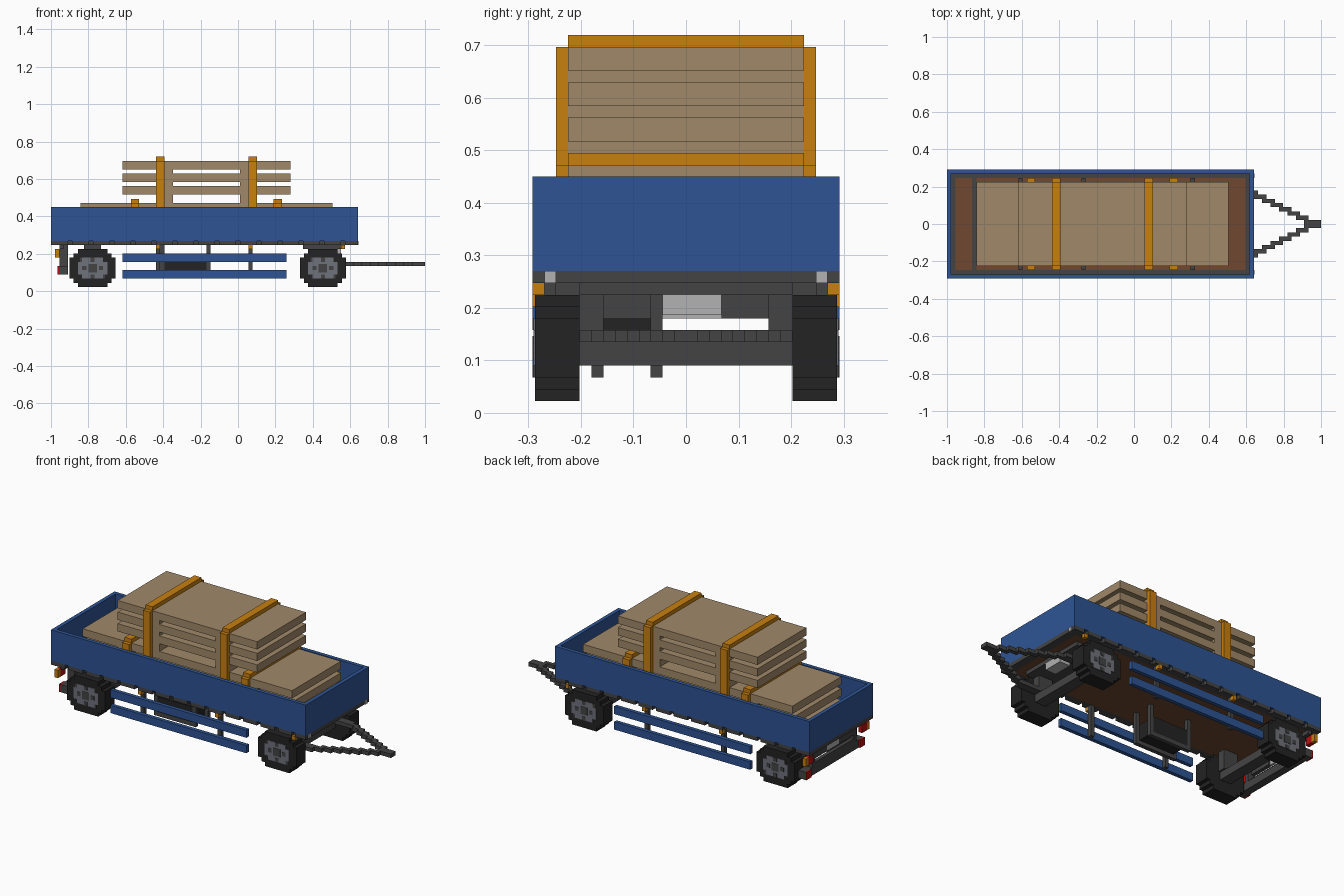
import bpy, bmesh, math
from mathutils import Vector

old = bpy.data.objects.get("Cube")
if old:
    bpy.data.objects.remove(old, do_unlink=True)

U = 2 / 89          # one block; x counts blocks from the rear, y from the centre, z from the ground


def material(name, rgb):
    lin = [(c / 255 / 12.92) if c < 11 else ((c / 255 + 0.055) / 1.055) ** 2.4 for c in rgb]
    m = bpy.data.materials.new(name)
    m.use_nodes = True
    m.diffuse_color = (*lin, 1)
    bsdf = next(n for n in m.node_tree.nodes if n.type == 'BSDF_PRINCIPLED')
    bsdf.inputs["Base Color"].default_value = (*lin, 1)
    bsdf.inputs["Roughness"].default_value = 0.8
    return m


BLUE = material("panel blue", (46, 84, 148))
TAN = material("timber tan", (160, 137, 105))
ORANGE = material("strap orange", (200, 128, 15))
DARK = material("chassis grey", (68, 68, 68))
BLACK = material("tyre black", (35, 35, 35))
HUB = material("hub grey", (112, 114, 124))
LIGHT = material("light grey", (178, 178, 178))
BROWN = material("floor brown", (112, 73, 48))
RED = material("lamp red", (185, 15, 18))


def blocks(name, mat, boxes):
    """One object made of boxes (x0, x1, y0, y1, z0, z1) in blocks."""
    bm = bmesh.new()
    for x0, x1, y0, y1, z0, z1 in boxes:
        vs = bmesh.ops.create_cube(bm, size=1)["verts"]
        for v in vs:
            v.co = Vector(((x1 if v.co.x > 0 else x0) * U - 1,
                           (y1 if v.co.y > 0 else y0) * U,
                           (z1 if v.co.z > 0 else z0) * U))
    mesh = bpy.data.meshes.new(name)
    bm.to_mesh(mesh)
    bm.free()
    mesh.materials.append(mat)
    obj = bpy.data.objects.new(name, mesh)
    bpy.context.collection.objects.link(obj)
    return obj


def both(boxes):
    """Boxes plus their copies across the centre line."""
    return boxes + [(a, b, -d, -c, e, f) for a, b, c, d, e, f in boxes]


# Cargo bed
blocks("bed_walls", BLUE, both([(0, 73, 12, 13, 12, 20)])
       + [(0, 1, -12, 12, 12, 20), (72, 73, -12, 12, 12, 20)])
blocks("bed_floor", BROWN, [(2, 71, -11, 11, 11, 12)])
blocks("bed_rim", DARK, both([(0, 73, 11, 12, 11, 12)])
       + [(0, 2, -11, 11, 11, 12), (71, 73, -11, 11, 11, 12)]
       + both([(i, i + 4, 12, 13, 11, 12) for i in range(0, 69, 5)] + [(70, 73, 12, 13, 11, 12)]))
blocks("floor_bar", DARK, [(6, 7, -11, 11, 12, 12.3)])
blocks("tie_points", DARK, both([(i, i + 1, 10, 11, 12, 12.6) for i in (17, 32, 58)]))
blocks("front_marker_lamps", LIGHT, both([(72.5, 73.2, 11, 12, 11, 12)]))

# Timber load: lower and upper stacks of boards with spacers between
blocks("lower_boards", TAN, [(7, 67, -10, 10, z, z + 2) for z in (13, 16, 19)])
blocks("lower_spacers", TAN, [(x, x + 4, -9.95, 9.95, z, z + 1)
                              for x in (17, 53) for z in (12, 15, 18)])
blocks("upper_boards", TAN, [(17, 57, -10, 10, z, z + 2) for z in (23, 26, 29)])
blocks("upper_spacers", TAN, [(x, x + 4, -10, 10, z0, z1)
                              for x in (25, 45) for z0, z1 in ((21, 23), (25, 26), (28, 29))])

# Lashing straps
for label, xs, top in (("tall", (25, 47), 31), ("short", (19, 53), 21)):
    blocks(label + "_straps", ORANGE, [b for x in xs for b in
           both([(x, x + 2, 10, 11, 12, top)]) + [(x, x + 2, -10, 10, top, top + 1)]])


# Wheels built from stacked rows of blocks
def disc(cx, y0, y1, radius, cz=5.5):
    rows = int(radius + 0.5)
    out = []
    for r in range(-rows + 1, rows):
        half = math.floor(math.sqrt(max(radius ** 2 - r * r, 0)) + 0.25) + 0.5
        out.append((cx - half, cx + half, y0, y1, cz + r - 0.5, cz + r + 0.5))
    return out


for label, cx in (("rear", 9.9), ("front", 64.7)):
    blocks(label + "_tyres", BLACK, both(disc(cx, 9, 12.8, 5.4)))
    blocks(label + "_hubs", HUB, both(disc(cx, 12.75, 12.92, 3.2)))
    spots = [(cx + dx - 0.5, cx + dx + 0.5, 12.8, 13, 5 + dz, 6 + dz)
             for dx, dz in ((0, 2), (0, -2), (2, 0), (-2, 0))]
    blocks(label + "_hub_holes", DARK, both(spots + [(cx - 3.0, cx - 2.5, 12.8, 12.96, 7, 8),
                                                     (cx + 2.5, cx + 3.0, 12.8, 12.96, 3, 4)]))
    blocks(label + "_hub_caps", DARK, both([(cx - 1, cx + 1, 12.8, 13, 4.5, 6.5)]))
    # Axle beam and its hangers
    blocks(label + "_axle", DARK, [(cx - 1.5, cx + 1.5, -9, 9, 4, 6)]
           + both([(cx - 2, cx + 2, 7, 9, 6, 11)]))

# Front coupling under the bed
blocks("turntable", DARK, [(60, 69, -9, 9, 10, 11)])
blocks("turntable_block", LIGHT, [(66, 69, -2, 3, 8.3, 10)])

# Drawbar: two stepped arms that meet at the hitch
arms = [(65, 72, 7, 9, 6, 7)]
arms += [(72 + 2 * k - 1, 72 + 2 * k + 2, 7 - k, 8 - k, 6, 7) for k in range(8)]
blocks("drawbar", DARK, both(arms) + [(86, 89, -1, 1, 6, 7)])

# Side guards, posts and orange side markers
blocks("side_guards", BLUE, both([(17, 56, 12, 13, z, z + 2) for z in (3, 7)]))
blocks("guard_posts", DARK, both([(x, x + 1, 11, 12, 3, 11) for x in (25, 47)]))
blocks("side_markers", ORANGE, both([(x, x + 1, 12, 13, 10, 11) for x in (25, 47, 69)]
                                    + [(1, 2, 12, 13, 8, 10)]))

# Hanging cradle with a stowed box
blocks("cradle_posts", DARK, [(x, x + 1, y, y + 1, 3, 11) for x in (26, 37) for y in (-8, -3)])
blocks("cradle_rails", DARK, [(27, 37, y, y + 1, 3, 4) for y in (-8, -3)])
blocks("stowed_box", BLACK, [(27, 37, -8, -2, 4, 8)])

# Rear panel, bumper, lamps and blank plate
blocks("rear_panel", DARK, [(2, 3, -12, 12, 10, 11), (2, 3, -9, -2, 8, 10),
                            (2, 3, 3, 9, 8, 10)]
       + both([(2, 4, 8, 9, 4, 11)]))
blocks("rear_bumper", DARK, [(2, 4, -12, 12, 4, 6), (2, 3, -8, 8, 6, 7)])
blocks("rear_plate", LIGHT, [(2, 2.6, -2, 3, 8, 10)])
blocks("rear_lamps", RED, both([(1, 2, 10, 12, 8, 10), (1.6, 2, 10, 12, 4, 6)]))
